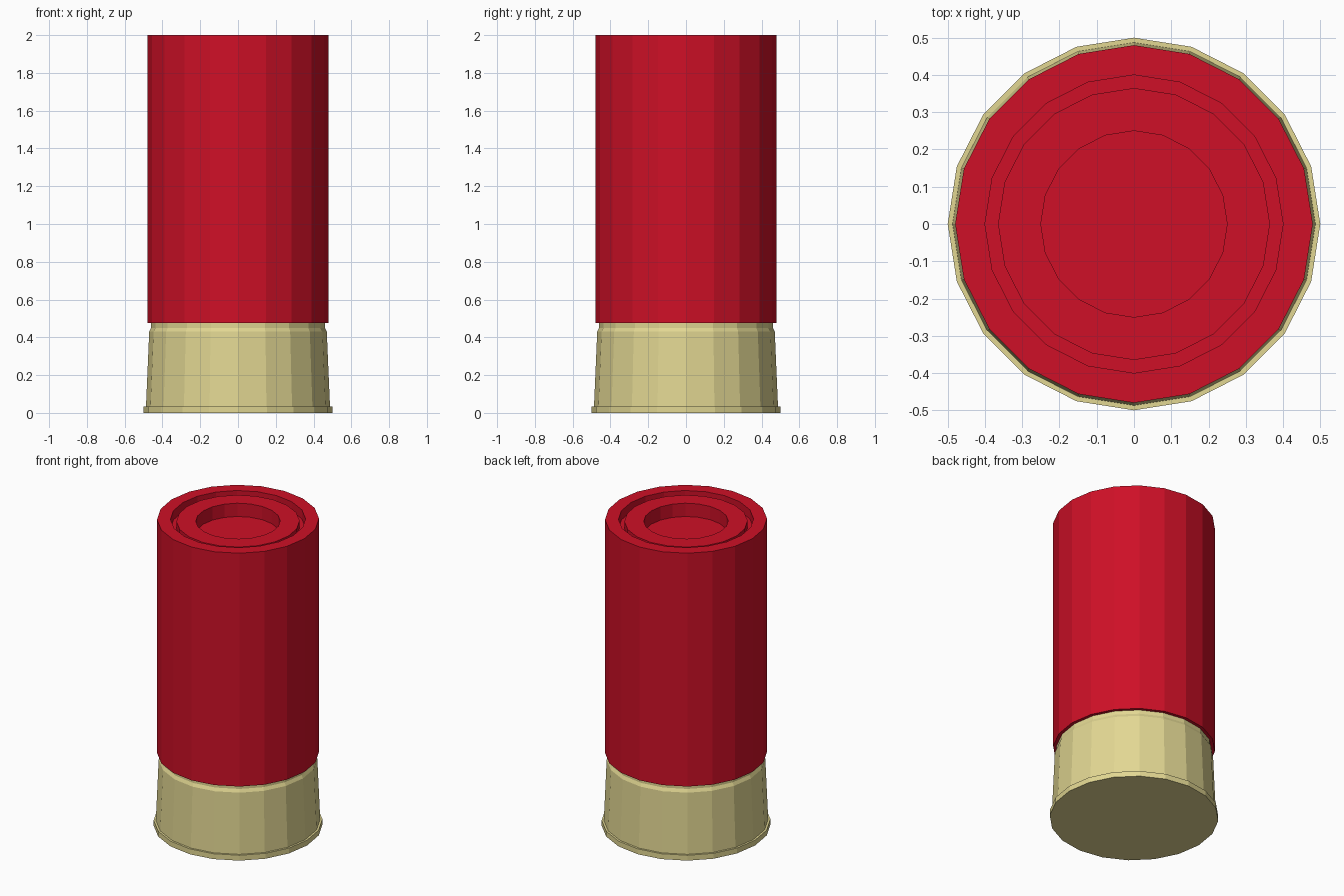
import bpy
import bmesh
import math

cube = bpy.data.objects.get("Cube")
if cube:
    bpy.data.objects.remove(cube, do_unlink=True)

SIDES = 20


def make_material(name, color):
    mat = bpy.data.materials.new(name)
    mat.use_nodes = True
    mat.diffuse_color = color
    mat.node_tree.nodes["Principled BSDF"].inputs["Base Color"].default_value = color
    return mat


def lathe(name, profile, mat):
    """Revolve (radius, height) points, closing both ends with flat caps."""
    bm = bmesh.new()
    rings = []
    for r, z in profile:
        angles = [math.tau * i / SIDES for i in range(SIDES)]
        rings.append([bm.verts.new((r * math.cos(a), r * math.sin(a), z)) for a in angles])
    for low, high in zip(rings, rings[1:]):
        for i in range(SIDES):
            j = (i + 1) % SIDES
            bm.faces.new((low[i], low[j], high[j], high[i]))
    bm.faces.new(rings[0][::-1])
    bm.faces.new(rings[-1])
    mesh = bpy.data.meshes.new(name)
    bm.to_mesh(mesh)
    bm.free()
    mesh.materials.append(mat)
    obj = bpy.data.objects.new(name, mesh)
    bpy.context.collection.objects.link(obj)
    return obj


red = make_material("red plastic", (0.62, 0.005, 0.02, 1))
brass = make_material("pale brass", (0.76, 0.68, 0.29, 1))

# Metal base: rim flange, tapered wall, narrow neck
lathe("metal_base", [(0.5, 0), (0.5, 0.035), (0.487, 0.035),
                     (0.47, 0.43), (0.46, 0.45), (0.46, 0.475)], brass)

# Plastic tube: outer wall, lip, ring groove, raised ring, centre recess
lathe("plastic_tube", [(0.48, 0.475), (0.48, 2), (0.4, 2), (0.4, 1.94),
                       (0.365, 1.94), (0.365, 1.987), (0.25, 1.987), (0.25, 1.9)], red)
